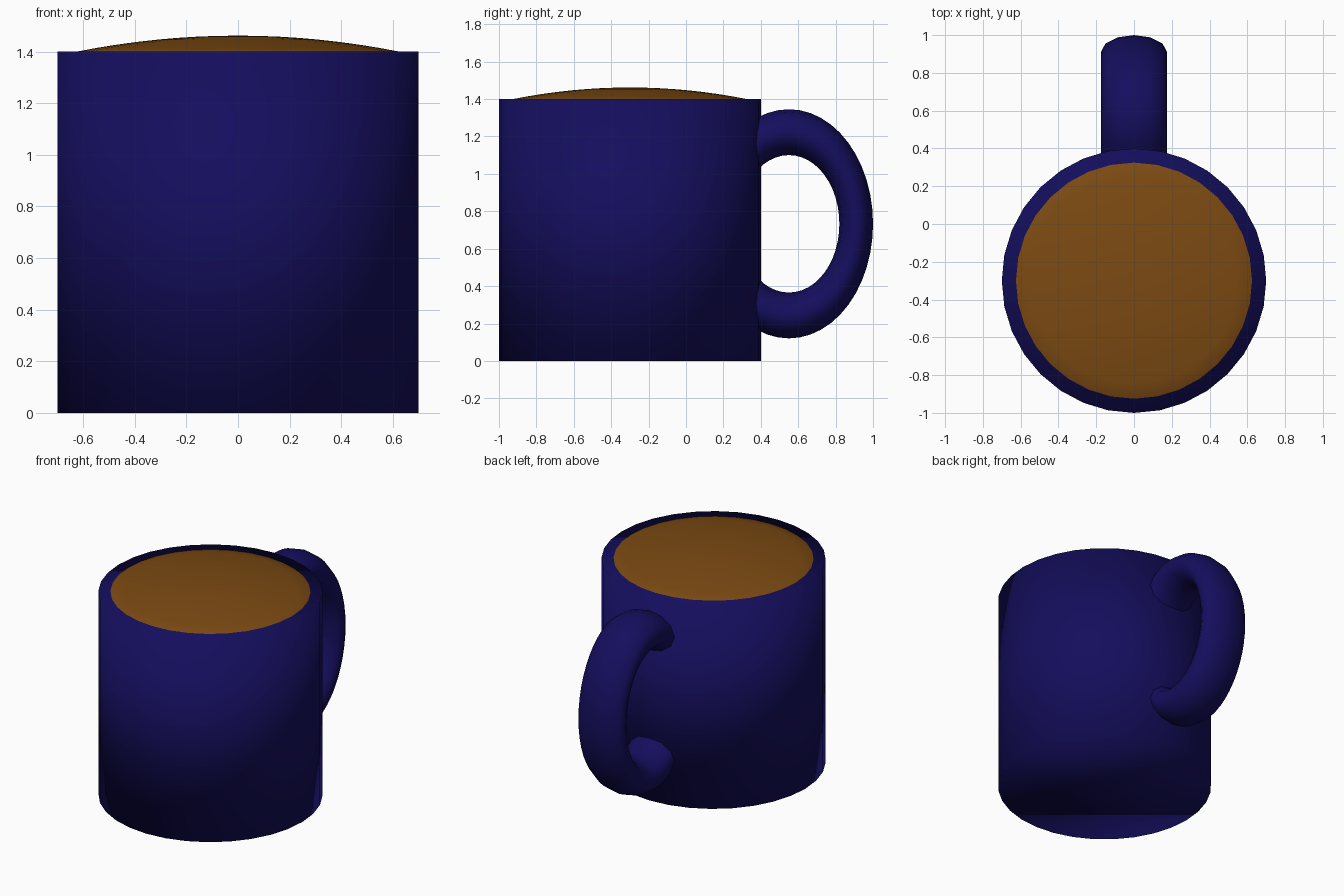
import bpy
import bmesh
from math import sin, cos, pi
from mathutils import Matrix

if "Cube" in bpy.data.objects:
    bpy.data.objects.remove(bpy.data.objects["Cube"])

MUG_Y = -0.3
SIDES = 32


def material(name, rgb):
    mat = bpy.data.materials.new(name)
    mat.diffuse_color = (*rgb, 1.0)
    mat.use_nodes = True
    mat.node_tree.nodes["Principled BSDF"].inputs["Base Color"].default_value = mat.diffuse_color
    return mat


def finish(obj, name, mat):
    obj.name = name
    obj.data.name = name
    obj.data.materials.append(mat)
    for poly in obj.data.polygons:
        poly.use_smooth = True


blue = material("glazed_blue", (0.007, 0.0045, 0.11))
brown = material("coffee_brown", (0.2, 0.068, 0.006))

# Mug body: smooth-shaded solid cylinder
bpy.ops.mesh.primitive_cylinder_add(vertices=SIDES, radius=0.7, depth=1.4,
                                    location=(0, MUG_Y, 0.7))
finish(bpy.context.object, "mug_body", blue)

# Handle: stretched ring, its inner side buried in the body
bpy.ops.mesh.primitive_torus_add(major_segments=48, minor_segments=12,
                                 major_radius=1.0, minor_radius=0.25)
handle = bpy.context.object
handle.data.transform(Matrix.Rotation(pi / 2, 4, 'Y'))
handle.data.transform(Matrix.Diagonal((0.7, 0.36, 0.49, 1)))
handle.location = (0, 0.55, 0.733)
finish(handle, "handle", blue)

# Coffee: shallow dome lathed from an arc, rising out of the rim
bm = bmesh.new()
radius, rise, steps = 0.625, 0.062, 8
arc = [(radius * i / steps, rise * (1 - (i / steps) ** 2)) for i in range(steps + 1)]
arc.append((0.64, -0.01))
profile = [bm.verts.new((r, 0, z)) for r, z in arc]
edges = [bm.edges.new(pair) for pair in zip(profile, profile[1:])]
bmesh.ops.spin(bm, geom=profile + edges, cent=(0, 0, 0), axis=(0, 0, 1),
               angle=2 * pi, steps=SIDES, use_duplicate=False)
bmesh.ops.remove_doubles(bm, verts=bm.verts[:], dist=0.0005)
bmesh.ops.recalc_face_normals(bm, faces=bm.faces[:])
if sum(f.normal.z for f in bm.faces) < 0:
    bmesh.ops.reverse_faces(bm, faces=bm.faces[:])
mesh = bpy.data.meshes.new("coffee")
bm.to_mesh(mesh)
bm.free()
coffee = bpy.data.objects.new("coffee", mesh)
bpy.context.collection.objects.link(coffee)
coffee.location = (0, MUG_Y, 1.4)
finish(coffee, "coffee", brown)
